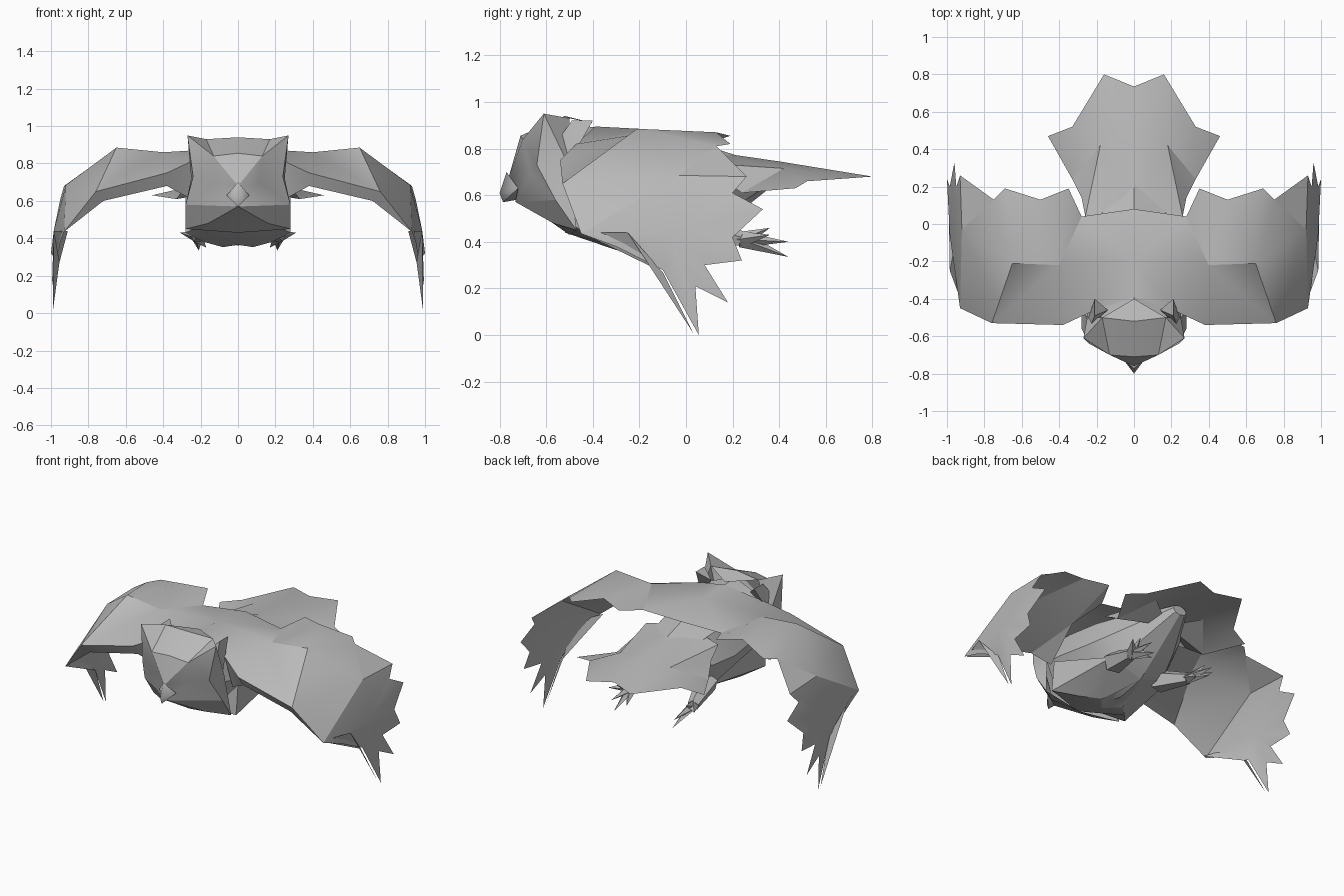
import bpy
import bmesh
from math import cos, sin, pi, radians
from mathutils import Vector

default_cube = bpy.data.objects.get("Cube")
if default_cube:
    bpy.data.objects.remove(default_cube, do_unlink=True)

grey = bpy.data.materials.new("plain grey")
grey.use_nodes = True
grey.diffuse_color = (0.5, 0.5, 0.5, 1)
grey.node_tree.nodes["Principled BSDF"].inputs["Base Color"].default_value = grey.diffuse_color


def finish(name, bm, mirrored=True, smooth_angle=25):
    """Turn a bmesh into an object, mirrored across the body if asked."""
    bmesh.ops.recalc_face_normals(bm, faces=bm.faces)
    mesh = bpy.data.meshes.new(name)
    bm.to_mesh(mesh)
    bm.free()
    mesh.materials.append(grey)
    obj = bpy.data.objects.new(name, mesh)
    bpy.context.collection.objects.link(obj)
    bpy.ops.object.select_all(action="DESELECT")
    bpy.context.view_layer.objects.active = obj
    obj.select_set(True)
    bpy.ops.object.shade_smooth_by_angle(angle=radians(smooth_angle))
    if mirrored:
        mirror = obj.modifiers.new("Mirror", "MIRROR")
        mirror.use_clip = True
        mirror.merge_threshold = 0.001
    return obj


def panels(name, points, faces, mirrored=True):
    """Build a faceted sheet from named points."""
    bm = bmesh.new()
    verts = {key: bm.verts.new(co) for key, co in points.items()}
    for face in faces:
        bm.faces.new([verts[key] for key in face.split()])
    return finish(name, bm, mirrored)


def spike(bm, start, end, radius, sides=4, tip=0.0):
    """Add a tapered spike running between two points."""
    start, end = Vector(start), Vector(end)
    axis = end - start
    matrix = axis.to_track_quat("Z", "Y").to_matrix().to_4x4()
    matrix.translation = (start + end) / 2
    bmesh.ops.create_cone(bm, cap_ends=True, segments=sides, radius1=radius,
                          radius2=tip, depth=axis.length, matrix=matrix)


# Torso lofted through rings: y, half width, top, bottom
torso_rings = [(-.5, .25, .9, .44), (-.36, .27, .89, .4), (-.12, .27, .86, .36),
               (.06, .24, .82, .4), (.22, .17, .77, .52), (.42, .05, .74, .68)]
bm = bmesh.new()
loops = []
sides = 8
for y, width, top, bottom in torso_rings:
    middle, half = (top + bottom) / 2, (top - bottom) / 2
    loops.append([bm.verts.new((width * sin(2 * pi * i / sides), y,
                                middle + half * cos(2 * pi * i / sides)))
                  for i in range(sides)])
for a, b in zip(loops, loops[1:]):
    for i in range(sides):
        j = (i + 1) % sides
        bm.faces.new((a[i], a[j], b[j], b[i]))
bm.faces.new(loops[0])
bm.faces.new(loops[-1])
finish("torso", bm, mirrored=False)

# Head with ear tufts, sunken eyes and a broad throat
panels("head", {
    "forehead": (0, -.71, .855), "crown": (0, -.52, .94), "nape": (0, -.4, .91),
    "brow": (.13, -.7, .84), "bridge": (0, -.76, .68), "ear": (.27, -.61, .95),
    "temple": (.24, -.64, .73), "eye": (.11, -.67, .7), "cheek": (.28, -.56, .58),
    "mouth": (0, -.73, .57), "jaw": (.16, -.57, .48), "throat": (0, -.6, .5),
    "crest": (.17, -.5, .93), "side": (.25, -.5, .72), "breast": (0, -.5, .43),
    "shoulder": (.28, -.47, .45),
}, ["forehead brow bridge", "forehead crown crest brow", "brow crest ear",
    "brow ear temple", "brow temple eye", "brow eye bridge", "ear crest side",
    "ear side temple", "temple side cheek", "eye temple cheek", "eye cheek mouth",
    "bridge eye mouth", "mouth cheek jaw", "mouth jaw throat", "throat jaw breast",
    "jaw cheek shoulder", "jaw shoulder breast", "cheek side shoulder",
    "crown nape crest"])

# Hooked beak
panels("beak", {
    "ridge": (0, -.77, .7), "hook": (0, -.8, .61), "point": (0, -.785, .57),
    "corner": (.06, -.72, .63), "under": (0, -.73, .58),
}, ["ridge hook corner", "hook point corner", "point under corner"])

# Tuft of feathers behind each ear
panels("neck_tuft", {
    "low": (.25, -.52, .71), "front": (.23, -.54, .85), "top": (.21, -.49, .92),
    "tip": (.21, -.4, .92), "inner": (.14, -.46, .86),
}, ["low front top", "low top tip", "low tip inner", "top front inner", "top inner tip"])

# Breast and belly in front of the wings
panels("belly", {
    "breast": (0, -.52, .44), "fold": (.17, -.5, .48), "flank": (.28, -.42, .43),
    "hip": (.18, -.3, .38), "keel": (0, -.3, .365), "side": (.28, -.4, .62),
    "low": (.08, -.2, .353), "rear": (0, .06, .4), "thigh": (.22, .06, .47),
}, ["breast fold hip keel", "fold flank hip", "fold side flank", "keel hip low",
    "hip flank thigh", "flank side thigh", "low hip thigh rear", "keel low rear"])

# Back and arm half of the wing: upper skin, leading edge and underside
panels("wing_arms", {
    "nape": (0, -.39, .895), "spine": (0, -.2, .885), "rump": (0, .08, .84),
    "shoulder": (.23, -.47, .82), "front": (.38, -.54, .75), "inner": (.4, -.22, .86),
    "armpit": (.28, .04, .82), "elbow": (.65, -.21, .885), "wrist": (.76, -.53, .65),
    "knuckle": (.93, -.45, .435), "bend": (.92, -.03, .685), "end": (.93, .26, .68),
    "plume": (.69, .19, .82), "notch": (.75, .13, .81), "gap": (.5, .13, .87),
    "quill": (.35, .19, .855), "root": (.27, -.44, .62), "lower": (.38, -.49, .68),
    "palm": (.72, -.49, .6), "hollow": (.62, -.2, .81), "pit": (.35, -.15, .74),
}, ["nape shoulder spine", "shoulder front inner", "shoulder inner spine",
    "spine inner armpit rump", "front wrist inner", "inner wrist elbow",
    "inner elbow gap quill", "inner quill armpit", "elbow plume gap",
    "elbow bend notch plume", "elbow wrist bend", "wrist knuckle bend",
    "bend end notch", "front lower palm wrist", "wrist palm knuckle",
    "shoulder root lower front", "root pit lower", "lower pit hollow palm",
    "pit armpit quill", "pit quill gap hollow", "hollow gap plume notch",
    "palm hollow bend", "palm bend knuckle", "hollow notch bend"])

# Hand half of the wing: feathers fan around the middle of the panel
outline = [(.93, -.45, .435), (.95, -.3, .38), (.965, -.1, .28), (.99, .055, 0),
           (.985, .04, .21), (.995, .18, .14), (.985, .08, .3), (1, .24, .32),
           (.985, .2, .42), (.96, .33, .54), (.95, .2, .61), (.93, .26, .68),
           (.92, -.03, .685)]
bm = bmesh.new()
hub = bm.verts.new((.985, -.06, .44))
rim = [bm.verts.new(p) for p in outline]
for i, v in enumerate(rim):
    bm.faces.new((hub, v, rim[(i + 1) % len(rim)]))
finish("wing_hands", bm)

# Narrow covert feather along the leading edge of the hand
panels("leading_feather", {
    "base": (.91, -.45, .44), "outer": (.985, -.25, .44),
    "mid": (.955, -.1, .27), "tip": (.99, .03, .01),
}, ["base outer mid", "outer tip mid"])

# Fanned tail
panels("tail", {
    "base": (0, .02, .8), "left": (.26, .04, .74), "hip": (.28, .14, .68),
    "waist": (.33, .24, .61), "corner": (.46, .47, .63), "notch": (.33, .52, .66),
    "point": (.16, .8, .68), "cleft": (0, .735, .69), "ridge": (0, .4, .745),
    "fan": (.18, .42, .715), "under": (0, .3, .66),
}, ["base left fan ridge", "left hip fan", "hip waist fan", "waist corner notch fan",
    "fan notch point", "ridge fan point cleft", "under waist hip", "under fan waist"])

# Legs and clawed feet
bm = bmesh.new()
ankle = (.22, .24, .41)
spike(bm, (.17, .02, .47), ankle, .07, sides=5, tip=.035)
for claw in [(.31, .36, .43), (.25, .36, .46), (.23, .44, .4), (.21, .44, .335), (.17, .37, .35)]:
    spike(bm, ankle, claw, .035)
finish("feet", bm)
